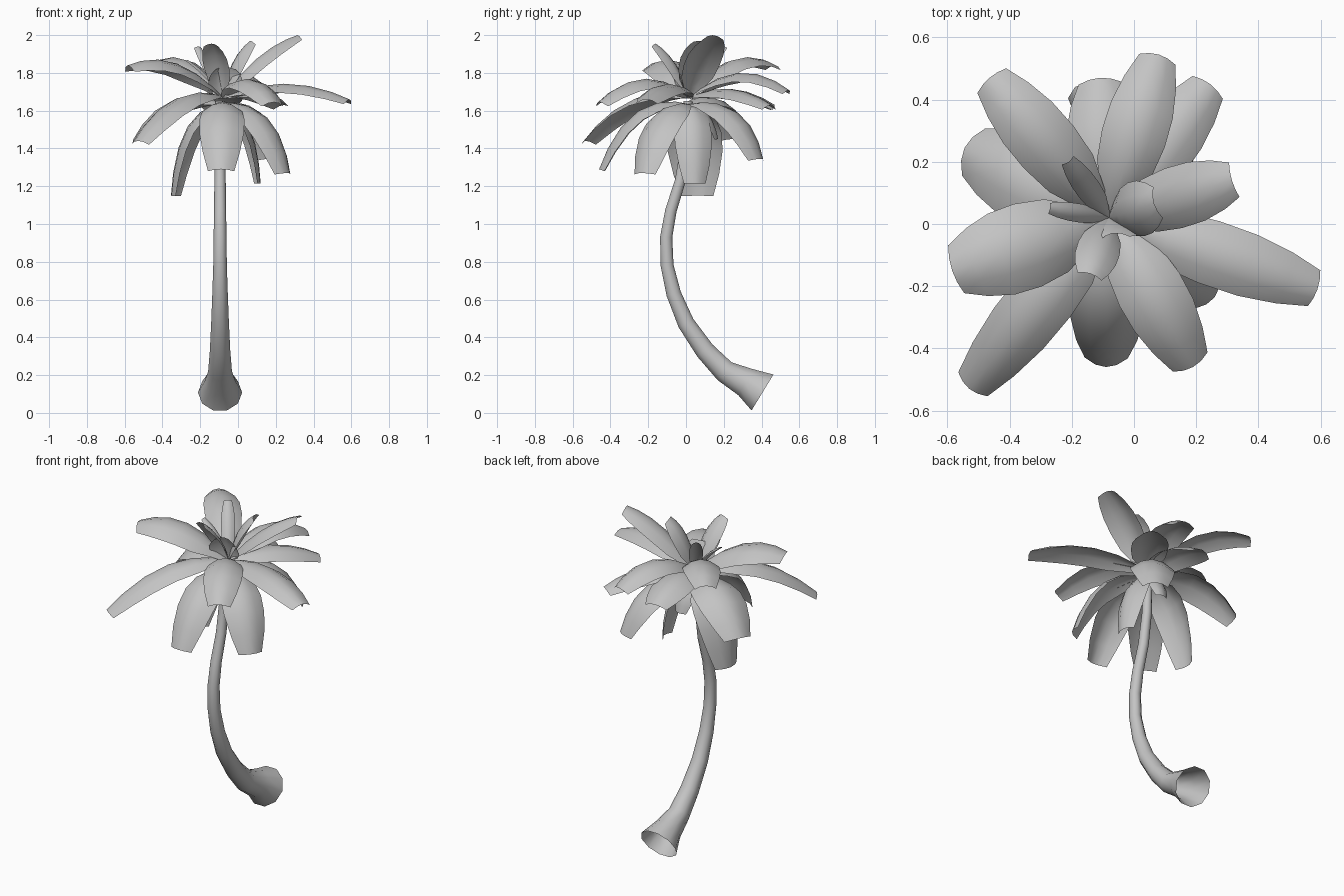
import bpy, bmesh, math
from mathutils import Vector

cube = bpy.data.objects.get("Cube")
if cube:
    bpy.data.objects.remove(cube, do_unlink=True)

# One plain grey for the whole palm
grey = bpy.data.materials.new("plain_grey")
grey.use_nodes = True
colour = (0.55, 0.55, 0.55, 1)
grey.diffuse_color = colour
grey.node_tree.nodes["Principled BSDF"].inputs["Base Color"].default_value = colour


def loft(name, rows, closed):
    """Skin a list of point rows into one smooth open surface."""
    bm = bmesh.new()
    grid = [[bm.verts.new(p) for p in row] for row in rows]
    count = len(rows[0])
    for low, high in zip(grid, grid[1:]):
        for i in range(count if closed else count - 1):
            j = (i + 1) % count
            bm.faces.new((low[i], low[j], high[j], high[i]))
    mesh = bpy.data.meshes.new(name)
    bm.to_mesh(mesh)
    bm.free()
    for face in mesh.polygons:
        face.use_smooth = True
    mesh.materials.append(grey)
    obj = bpy.data.objects.new(name, mesh)
    bpy.context.collection.objects.link(obj)


# Curved trunk, open at the flared foot: (y, z, radius)
TRUNK_X = -0.095
SIDES = 10
trunk_path = [
    (0.405, 0.108, 0.117), (0.315, 0.163, 0.083), (0.205, 0.22, 0.063),
    (0.10, 0.33, 0.054), (0.0, 0.475, 0.047), (-0.065, 0.63, 0.041),
    (-0.10, 0.78, 0.036), (-0.105, 0.93, 0.034), (-0.08, 1.07, 0.032),
    (-0.03, 1.23, 0.03), (0.0, 1.42, 0.028), (0.01, 1.65, 0.025),
]
centres = [Vector((TRUNK_X, y, z)) for y, z, r in trunk_path]
rings = []
for k, (y, z, radius) in enumerate(trunk_path):
    along = (centres[min(k + 1, len(centres) - 1)] - centres[max(k - 1, 0)]).normalized()
    side = Vector((1, 0, 0))
    other = along.cross(side)
    angles = [math.tau * i / SIDES for i in range(SIDES)]
    rings.append([centres[k] + radius * (math.cos(a) * side + math.sin(a) * other)
                  for a in angles])
loft("trunk", rings, True)

# Fronds: arched sheets along a quadratic curve, blunt at the tip
OUTLINE = [(0, 0.15), (0.12, 0.5), (0.28, 0.88), (0.48, 1),
           (0.68, 0.98), (0.86, 0.82), (1, 0.58)]


def frond(name, start_z, tip, bend, bend_z, width):
    start = Vector((-0.08, 0.02, start_z))
    tip = Vector(tip)
    control = start.lerp(tip, bend)
    control.z = bend_z
    outward = Vector((tip.x - start.x, tip.y - start.y, 0)).normalized()
    side = Vector((0, 0, 1)).cross(outward)
    rows = []
    for t, spread in OUTLINE:
        a, b = start.lerp(control, t), control.lerp(tip, t)
        normal = (b - a).normalized().cross(side)
        half = spread * width / 2
        rows.append([a.lerp(b, t) + side * u * half - normal * u * u * half * 0.45
                     for u in (-1, -0.5, 0, 0.5, 1)])
    loft(name, rows, False)


# name, tip, bend position, bend height, width
hanging = [
    ("low_front", (-0.09, -0.46, 1.29), 0.68, 1.72, 0.24),
    ("low_front_left", (0.26, -0.235, 1.27), 0.75, 1.68, 0.24),
    ("low_left", (0.12, 0.05, 1.215), 0.9, 1.60, 0.2),
    ("low_back_left", (0.17, 0.395, 1.345), 0.75, 1.70, 0.25),
    ("low_right", (-0.355, 0.065, 1.15), 0.9, 1.62, 0.3),
    ("low_back_right", (-0.545, 0.245, 1.45), 0.6, 1.78, 0.29),
    ("short_back", (-0.07, 0.17, 1.45), 0.8, 1.62, 0.13),
]
raised = [
    ("mid_front_right", (-0.53, -0.53, 1.44), 0.5, 1.78, 0.21),
    ("mid_front_left", (0.19, -0.46, 1.645), 0.5, 1.88, 0.22),
    ("mid_left", (0.59, -0.21, 1.66), 0.5, 1.82, 0.21),
    ("mid_back_left", (0.245, 0.45, 1.63), 0.5, 1.78, 0.21),
    ("mid_back_right", (-0.11, 0.47, 1.63), 0.5, 1.78, 0.24),
    ("mid_back", (0.08, 0.545, 1.71), 0.5, 1.91, 0.21),
    ("high_right", (-0.585, -0.15, 1.84), 0.5, 1.95, 0.28),
    ("high_back_right", (-0.465, 0.47, 1.84), 0.5, 1.98, 0.21),
    ("high_left", (0.315, 0.14, 2.0), 0.45, 1.93, 0.2),
    ("upright_left", (0.065, 0.065, 1.97), 0.25, 1.89, 0.18),
    ("upright_front", (-0.14, -0.16, 1.955), 0.35, 1.88, 0.14),
    ("sprout_back", (-0.21, 0.2, 1.94), 0.4, 1.84, 0.08),
    ("sprout_right", (-0.27, 0.05, 1.87), 0.4, 1.81, 0.06),
    ("sprout_centre", (-0.07, -0.03, 1.83), 0.4, 1.77, 0.18),
]
for start_z, group in ((1.635, hanging), (1.67, raised)):
    for label, *shape in group:
        frond(label + "_frond", start_z, *shape)
